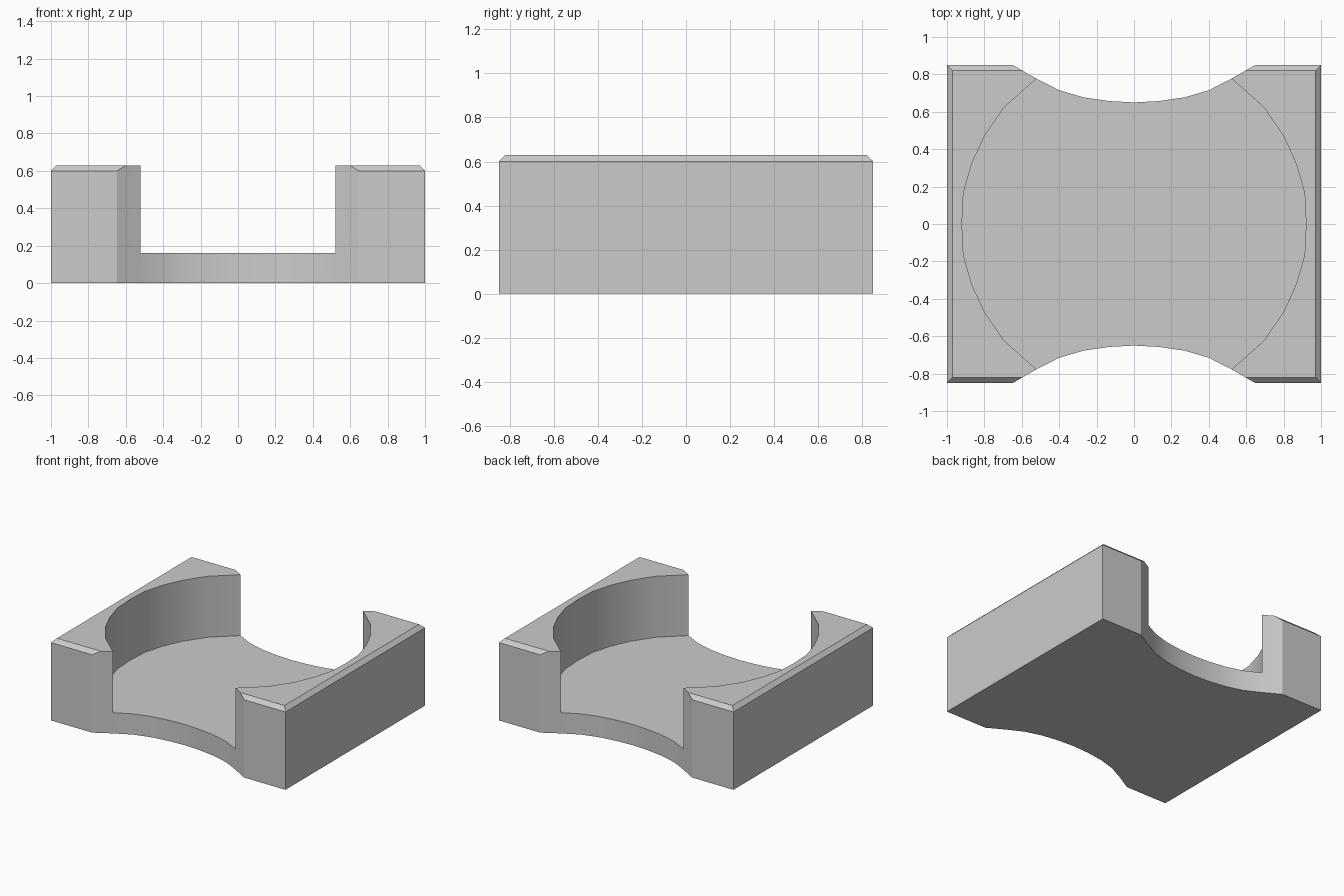
import bpy, bmesh, math

if "Cube" in bpy.data.objects:
    bpy.data.objects.remove(bpy.data.objects["Cube"])


def prism(name, outline, z0, z1):
    """Solid prism from a counter-clockwise xy outline."""
    bm = bmesh.new()
    low = [bm.verts.new((x, y, z0)) for x, y in outline]
    face = bm.faces.new(low)
    new = bmesh.ops.extrude_face_region(bm, geom=[face], use_keep_orig=True)["geom"]
    for v in new:
        if isinstance(v, bmesh.types.BMVert):
            v.co.z = z1
    bmesh.ops.recalc_face_normals(bm, faces=bm.faces[:])
    mesh = bpy.data.meshes.new(name)
    bm.to_mesh(mesh)
    bm.free()
    ob = bpy.data.objects.new(name, mesh)
    bpy.context.collection.objects.link(ob)
    return ob


def cut(target, cutter):
    cutter.hide_render = True
    mod = target.modifiers.new("cut", 'BOOLEAN')
    mod.operation = 'DIFFERENCE'
    mod.solver = 'EXACT'
    mod.object = cutter
    bpy.context.view_layer.objects.active = target
    bpy.ops.object.modifier_apply(modifier=mod.name)
    bpy.data.objects.remove(cutter)


# Block with chamfered top rim
block = prism("cradle_block", [(-1, -.85), (1, -.85), (1, .85), (-1, .85)], 0, .63)
bm = bmesh.new()
bm.from_mesh(block.data)
rim = [e for e in bm.edges if all(v.co.z > .6 for v in e.verts)]
bmesh.ops.bevel(bm, geom=rim, offset=.03, offset_type='OFFSET', segments=1,
                profile=.5, affect='EDGES')
bm.to_mesh(block.data)
bm.free()

# Round pocket, open to front and back
quarter = [(.92, 0), (.912, .165), (.868, .32), (.80, .47), (.693, .625), (.35, .93)]
right = [(x, -y) for x, y in quarter[:0:-1]] + quarter
pocket = right + [(-x, -y) for x, y in right]
cut(block, prism("pocket_cutter", pocket, .16, 1))

# Curved scallops through the front and back walls
half = [(0, .65), (.13, .657), (.27, .677), (.40, .715), (.523, .778), (.648, .85), (.822, .95)]
scallop = [(-x, y) for x, y in half[:0:-1]] + half
for s in (1, -1):
    cut(block, prism("scallop_cutter", [(x, s * y) for x, y in scallop], -.5, 1.2))

# Smooth curved walls, sharp corners
bpy.ops.object.select_all(action='DESELECT')
block.select_set(True)
bpy.context.view_layer.objects.active = block
bpy.ops.object.shade_smooth_by_angle(angle=math.radians(25))
